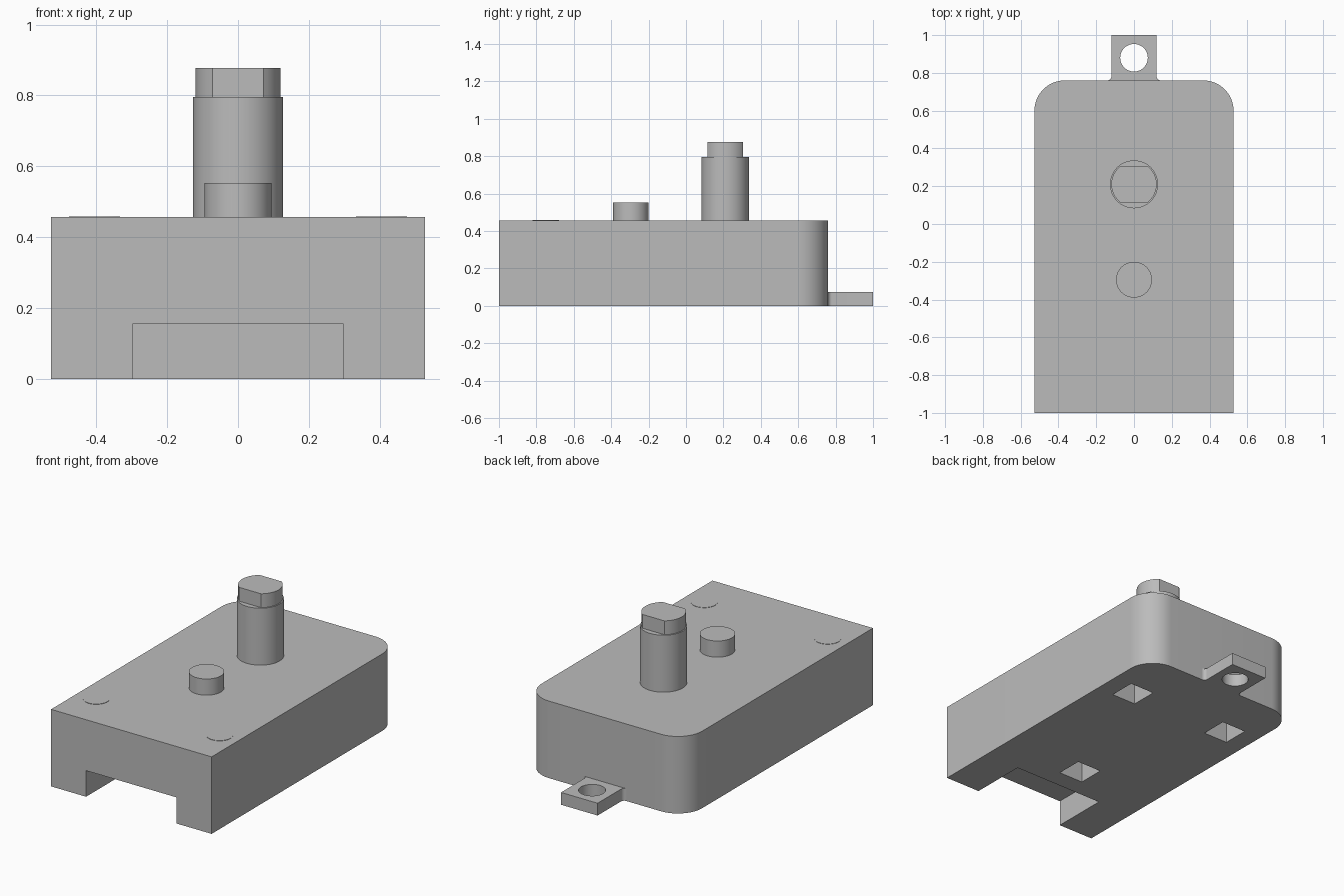
import bpy, bmesh
from math import sin, cos, pi, asin, radians

old = bpy.data.objects.get("Cube")
if old:
    bpy.data.objects.remove(old, do_unlink=True)

grey = bpy.data.materials.new("plain_grey")
grey.use_nodes = True
colour = (0.5, 0.5, 0.5, 1)
grey.diffuse_color = colour
grey.node_tree.nodes["Principled BSDF"].inputs["Base Color"].default_value = colour


def arc(cx, cy, r, start, end, steps=16):
    """Points along an arc, angles in degrees."""
    angles = [radians(start + (end - start) * i / steps) for i in range(steps + 1)]
    return [(cx + r * cos(a), cy + r * sin(a)) for a in angles]


def circle(cx, cy, r, sides=48):
    return arc(cx, cy, r, 0, 360, sides)[:-1]


def rect(x0, x1, y0, y1):
    return [(x0, y0), (x1, y0), (x1, y1), (x0, y1)]


def prism(name, outline, z0, z1):
    """Extrude a plan outline upwards."""
    bm = bmesh.new()
    low = [bm.verts.new((x, y, z0)) for x, y in outline]
    high = [bm.verts.new((x, y, z1)) for x, y in outline]
    bm.faces.new(low[::-1])
    bm.faces.new(high)
    n = len(outline)
    for i in range(n):
        j = (i + 1) % n
        bm.faces.new((low[i], low[j], high[j], high[i]))
    bmesh.ops.recalc_face_normals(bm, faces=bm.faces)
    mesh = bpy.data.meshes.new(name)
    bm.to_mesh(mesh)
    bm.free()
    mesh.materials.append(grey)
    ob = bpy.data.objects.new(name, mesh)
    bpy.context.collection.objects.link(ob)
    return ob


def activate(ob):
    bpy.ops.object.select_all(action='DESELECT')
    ob.select_set(True)
    bpy.context.view_layer.objects.active = ob


def cut(ob, outline, z0, z1):
    """Subtract a prism from an object."""
    cutter = prism("cutter", outline, z0, z1)
    cutter.hide_render = True
    activate(ob)
    mod = ob.modifiers.new("cut", 'BOOLEAN')
    mod.operation = 'DIFFERENCE'
    mod.solver = 'EXACT'
    mod.object = cutter
    bpy.ops.object.modifier_apply(modifier=mod.name)
    bpy.data.objects.remove(cutter, do_unlink=True)


TOP, BACK, HALF, R = 0.457, 0.76, 0.527, 0.16

# Housing with two rounded back corners
outline = [(-HALF, -1), (HALF, -1)]
outline += arc(HALF - R, BACK - R, R, 0, 90)
outline += arc(-HALF + R, BACK - R, R, 90, 180)
housing = prism("housing", outline, 0, TOP)

# Open slot at the front and square pockets underneath
cut(housing, rect(-0.297, 0.297, -1.1, -0.66), -0.1, 0.155)
for x, y in ((-0.335, 0.39), (0.335, 0.39), (0, -0.47)):
    cut(housing, rect(x - 0.08, x + 0.08, y - 0.08, y + 0.08), -0.1, 0.2)

# Mounting tab with filleted root and a round hole
W, F = 0.12, 0.02
outline = arc(-W - F, BACK + F, F, 270, 360, 6)[::-1]
outline += arc(W + F, BACK + F, F, 270, 180, 6)
outline = [(-W, 1)] + outline + [(W, 1)]
tab = prism("mounting_tab", outline, 0, 0.073)
cut(tab, circle(0, 0.88, 0.073), -0.1, 0.2)

# Shaft and its tip with two flats
SY, TIP, FLAT = 0.21, 0.12, 0.096
shaft = prism("shaft", circle(0, SY, 0.127), TOP, 0.795)
a = asin(FLAT / TIP) * 180 / pi
outline = arc(0, SY, TIP, -a, a) + arc(0, SY, TIP, 180 - a, 180 + a)
tip = prism("shaft_tip", outline, 0.795, 0.877)

# Locating peg and faint round pads near the front corners
peg = prism("locating_peg", circle(0, -0.295, 0.095), TOP, 0.553)
pads = [prism(side + "_pad", circle(x, -0.75, 0.072), TOP - 0.002, TOP + 0.002)
        for side, x in (("left", 0.405), ("right", -0.405))]

for ob in [housing, tab, shaft, tip, peg] + pads:
    activate(ob)
    bpy.ops.object.shade_smooth_by_angle(angle=radians(30))
